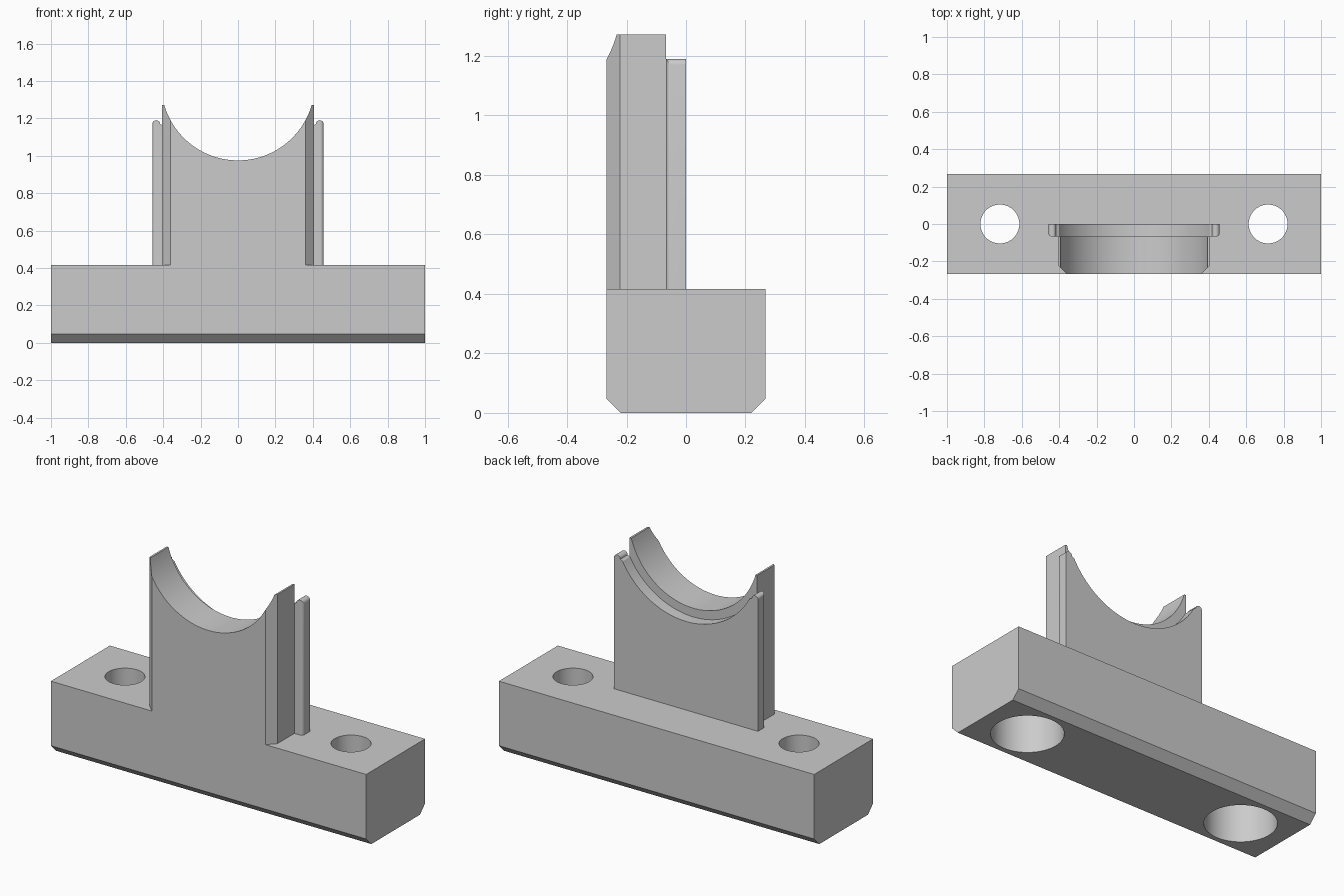
import bpy, bmesh
from math import sin, cos, pi, asin, acos
from mathutils import Vector

if "Cube" in bpy.data.objects:
    bpy.data.objects.remove(bpy.data.objects["Cube"])

grey = bpy.data.materials.new("plain grey")
grey.use_nodes = True
colour = (0.6, 0.6, 0.6, 1)
grey.diffuse_color = colour
grey.node_tree.nodes["Principled BSDF"].inputs["Base Color"].default_value = colour


def prism(name, outline, axis, low, high):
    """Extrude a closed 2D outline along one axis."""
    place = {"x": lambda a, b, t: (t, a, b),
             "y": lambda a, b, t: (a, t, b),
             "z": lambda a, b, t: (a, b, t)}[axis]
    bm = bmesh.new()
    face = bm.faces.new([bm.verts.new(place(a, b, low)) for a, b in outline])
    new = bmesh.ops.extrude_face_region(bm, geom=[face])["geom"]
    verts = [v for v in new if isinstance(v, bmesh.types.BMVert)]
    shift = Vector(place(0, 0, high - low))
    bmesh.ops.translate(bm, vec=shift, verts=verts)
    bmesh.ops.recalc_face_normals(bm, faces=bm.faces)
    mesh = bpy.data.meshes.new(name)
    bm.to_mesh(mesh)
    bm.free()
    mesh.materials.append(grey)
    obj = bpy.data.objects.new(name, mesh)
    bpy.context.collection.objects.link(obj)
    return obj


def combine(obj, tool, operation):
    """Apply a boolean and discard the tool."""
    mod = obj.modifiers.new("cut", "BOOLEAN")
    mod.operation, mod.object, mod.solver = operation, tool, "EXACT"
    bpy.context.view_layer.objects.active = obj
    bpy.ops.object.modifier_apply(modifier=mod.name)
    bpy.data.objects.remove(tool)


def arc(cx, cy, r, start, end, steps):
    return [(cx + r * cos(start + (end - start) * i / steps),
             cy + r * sin(start + (end - start) * i / steps)) for i in range(steps + 1)]


def mirrored(half):
    """Close a right-hand half outline with its mirror image."""
    return half + [(-x, y) for x, y in reversed(half) if x > 1e-6]


BASE_TOP, FOOT, SADDLE_Z = 0.417, 0.40, 1.385

# Base block with chamfered lower edges
base = prism("base_block", mirrored([(0.22, 0), (0.267, 0.047), (0.267, BASE_TOP)]), "x", -1, 1)

# Bolt holes with wide counterbores underneath
for side in (-1, 1):
    for radius, low, high in ((0.104, 0.1, 0.6), (0.19, -0.1, 0.26)):
        ring = arc(side * 0.717, 0, radius, 0, 2 * pi, 64)[:-1]
        combine(base, prism("bore", ring, "z", low, high), "DIFFERENCE")

# Main upright: concave saddle on top, chamfered front corners
tip = 1.272
radius = 0.41
saddle = arc(0, SADDLE_Z, radius, asin((tip - SADDLE_Z) / radius), -pi / 2, 32)
saddle[-1] = (0, SADDLE_Z - radius)
upright = prism("saddle_upright", mirrored([(0.43, FOOT), (0.43, tip)] + saddle),
                "y", -0.3, -0.067)
plan = mirrored([(0.36, -0.267), (0.405, -0.222), (0.405, 0)])
combine(upright, prism("plan", plan, "z", 0.3, 1.5), "INTERSECT")

# Rear flange: wider, with a deeper saddle and rounded tips
radius = 0.46
nub = arc(0.437, 1.17, 0.02, 0, pi, 10)
saddle = arc(0, SADDLE_Z, radius, -acos(0.417 / radius), -pi / 2, 32)
saddle[-1] = (0, SADDLE_Z - radius)
saddle = [p for p in saddle if p[1] < 1.168]
flange = prism("rear_flange", mirrored([(0.457, FOOT)] + nub + saddle), "y", -0.09, 0)
plan = mirrored(arc(0.440, -0.050, 0.0172, -pi / 2, 0, 6) + [(0.4572, 0.05)])
combine(flange, prism("plan", plan, "z", 0.3, 1.5), "INTERSECT")

# Smooth the curved surfaces, keep the edges sharp
bpy.ops.object.select_all(action="DESELECT")
for obj in (base, upright, flange):
    obj.select_set(True)
bpy.context.view_layer.objects.active = base
bpy.ops.object.shade_smooth_by_angle(angle=pi / 6)
